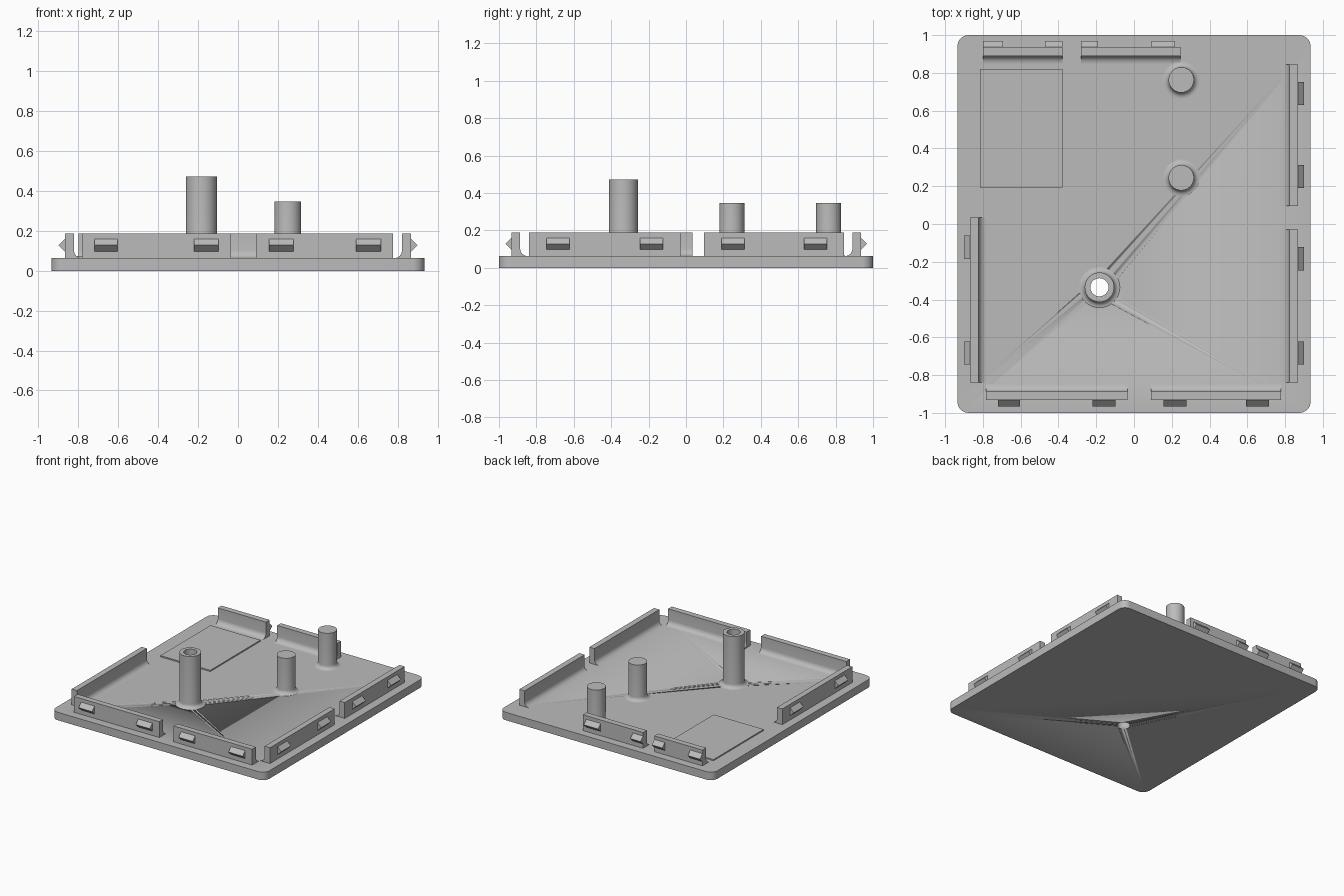
import bpy, bmesh, math
from mathutils import Vector

if "Cube" in bpy.data.objects:
    bpy.data.objects.remove(bpy.data.objects["Cube"], do_unlink=True)

grey = bpy.data.materials.new("plain_grey")
grey.use_nodes = True
COLOR = (0.5, 0.5, 0.5, 1)
grey.diffuse_color = COLOR
grey.node_tree.nodes["Principled BSDF"].inputs["Base Color"].default_value = COLOR

BASE_TOP, WALL_TOP = 0.063, 0.188
FILLET = 0.04


def finish(name, bm):
    bmesh.ops.recalc_face_normals(bm, faces=bm.faces)
    mesh = bpy.data.meshes.new(name)
    bm.to_mesh(mesh)
    bm.free()
    mesh.materials.append(grey)
    obj = bpy.data.objects.new(name, mesh)
    bpy.context.collection.objects.link(obj)
    bpy.ops.object.select_all(action="DESELECT")
    obj.select_set(True)
    bpy.context.view_layer.objects.active = obj
    bpy.ops.object.shade_smooth_by_angle(angle=math.radians(30))
    return obj


def box(name, x0, x1, y0, y1, z0, z1, radius=0):
    bm = bmesh.new()
    bmesh.ops.create_cube(bm, size=1)
    for v in bm.verts:
        v.co = (x0 + (v.co.x + 0.5) * (x1 - x0),
                y0 + (v.co.y + 0.5) * (y1 - y0),
                z0 + (v.co.z + 0.5) * (z1 - z0))
    if radius:
        upright = [e for e in bm.edges
                   if abs(e.verts[0].co.z - e.verts[1].co.z) > 0.01]
        bmesh.ops.bevel(bm, geom=upright, offset=radius, segments=8,
                        profile=0.5, affect="EDGES")
    return finish(name, bm)


def prism(name, profile, start, end, out):
    """Extrude an (outward, height) profile along one side of the plate."""
    out = Vector(out)
    along = Vector((abs(out.y), abs(out.x), 0))
    bm = bmesh.new()
    ends = [[bm.verts.new(out * d + along * u + Vector((0, 0, z)))
             for d, z in profile] for u in (start, end)]
    for ring in ends:
        bm.faces.new(ring)
    for i in range(len(profile)):
        j = (i + 1) % len(profile)
        bm.faces.new((ends[0][i], ends[0][j], ends[1][j], ends[1][i]))
    return finish(name, bm)


def lathe(name, profile, x, y, closed=False, steps=48):
    bm = bmesh.new()
    verts = [bm.verts.new((x + r, y, z)) for r, z in profile]
    pairs = list(zip(verts, verts[1:]))
    if closed:
        pairs.append((verts[-1], verts[0]))
    edges = [bm.edges.new(p) for p in pairs]
    bmesh.ops.spin(bm, geom=verts + edges, cent=(x, y, 0), axis=(0, 0, 1),
                   angle=2 * math.pi, steps=steps)
    bmesh.ops.remove_doubles(bm, verts=bm.verts, dist=1e-5)
    return finish(name, bm)


def fillet(face, sign, radius, steps=6):
    """Concave quarter arc running from the plate up to a vertical face."""
    arc = [math.pi / 2 * i / steps for i in range(steps + 1)]
    return [(face + sign * radius * (1 - math.sin(a)),
             BASE_TOP + radius * (1 - math.cos(a))) for a in arc]


# Base plate with a through hole under the hollow post
TUBE_X, TUBE_Y, BORE = -0.183, -0.335, 0.048
plate = box("base_plate", -0.935, 0.935, -1, 1, 0, BASE_TOP, 0.06)
cutter = lathe("hole_cutter", [(0, -0.1), (BORE, -0.1), (BORE, 0.2), (0, 0.2)],
               TUBE_X, TUBE_Y)
cutter.hide_render = True
cut = plate.modifiers.new("hole", "BOOLEAN")
cut.operation, cut.solver, cut.object = "DIFFERENCE", "EXACT", cutter
bpy.context.view_layer.objects.active = plate
bpy.ops.object.modifier_apply(modifier="hole")
bpy.data.objects.remove(cutter, do_unlink=True)

# Thin raised pad
box("raised_pad", -0.815, -0.378, 0.193, 0.82, BASE_TOP - 0.01, BASE_TOP + 0.01)

# Solid posts and hollow post, each with a filleted foot
for name, y in (("back_post", 0.763), ("middle_post", 0.245)):
    lathe(name, fillet(0.067, 1, 0.03) + [(0.067, 0.347), (0, 0.347)], 0.25, y)
lathe("hollow_post", [(BORE, BASE_TOP)] + fillet(0.078, 1, 0.03)
      + [(0.078, 0.472), (BORE, 0.472)], TUBE_X, TUBE_Y, closed=True)

# Clip walls: name, outward direction, outer face, span, hook spans
WALLS = [
    ("left_back", (1, 0, 0), 0.868, (0.095, 0.845), ((0.19, 0.313), (0.63, 0.753))),
    ("left_front", (1, 0, 0), 0.868, (-0.84, -0.03), ((-0.745, -0.622), (-0.245, -0.122))),
    ("right", (-1, 0, 0), 0.868, (-0.84, 0.035), ((-0.745, -0.622), (-0.185, -0.062))),
    ("front_right", (0, -1, 0), 0.933, (-0.783, -0.035), ((-0.72, -0.603), (-0.22, -0.097))),
    ("front_left", (0, -1, 0), 0.933, (0.09, 0.778), ((0.155, 0.278), (0.592, 0.716))),
    ("back_right", (0, 1, 0), 0.936, (-0.8, -0.378), ((-0.8, -0.693), (-0.47, -0.378))),
    ("back_left", (0, 1, 0), 0.936, (-0.28, 0.247), ((-0.28, -0.19), (0.092, 0.218))),
]
for side, out, outer, span, hooks in WALLS:
    inner = outer - 0.046
    profile = fillet(inner, -1, FILLET) + [
        (inner, WALL_TOP), (outer, WALL_TOP), (outer, BASE_TOP)]
    prism(side + "_clip_wall", profile, *span, out)
    hook = [(outer, 0.097), (outer + 0.032, 0.128), (outer, 0.16)]
    for i, (a, b) in enumerate(hooks):
        prism(f"{side}_hook_{i + 1}", hook, a, b, out)
